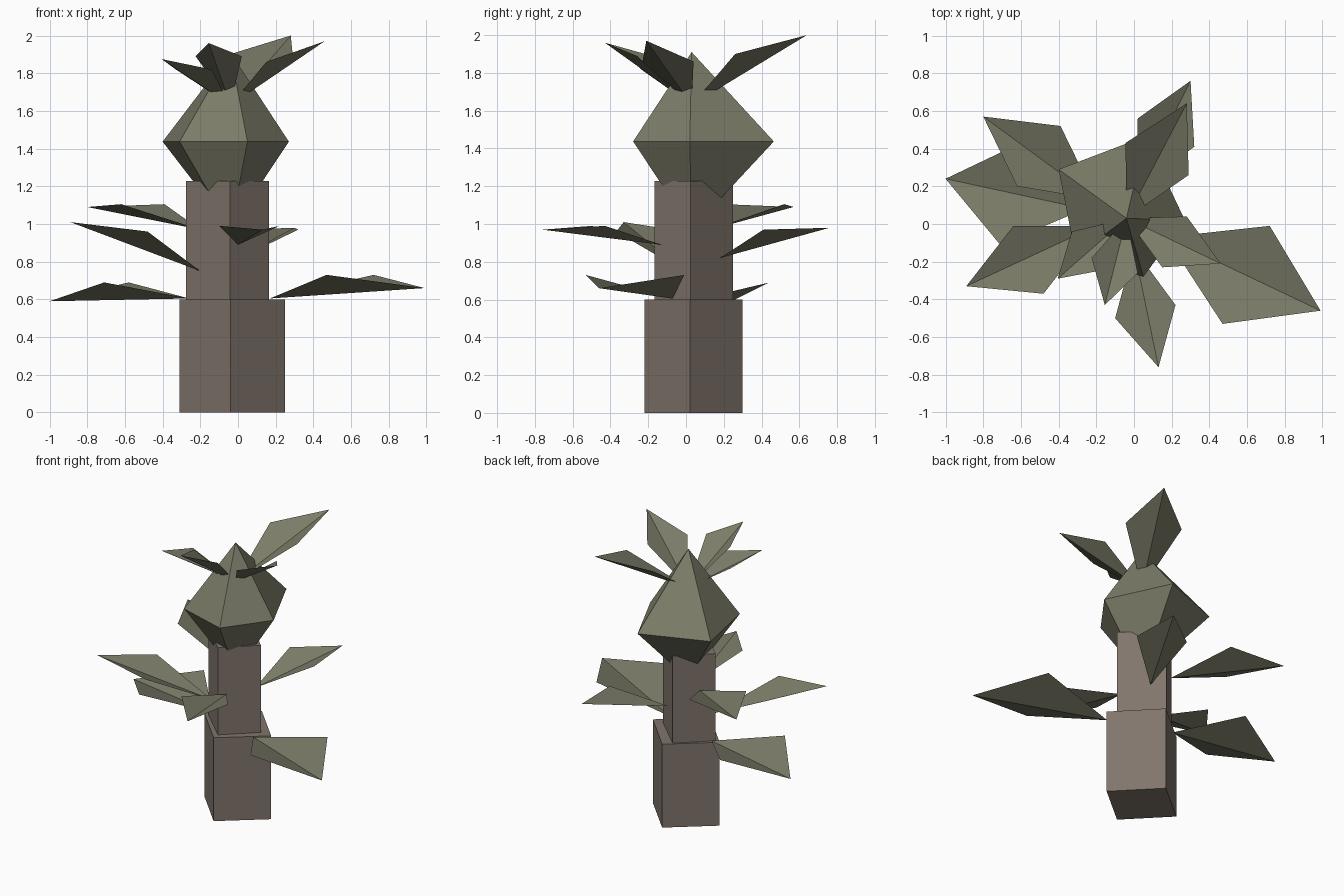
import bpy
import bmesh
from mathutils import Vector

if "Cube" in bpy.data.objects:
    bpy.data.objects.remove(bpy.data.objects["Cube"])


def material(name, color):
    m = bpy.data.materials.new(name)
    m.diffuse_color = (*color, 1)
    m.use_nodes = True
    m.node_tree.nodes["Principled BSDF"].inputs["Base Color"].default_value = m.diffuse_color
    return m


BARK = material("bark", (0.22, 0.18, 0.15))
GREEN = material("foliage", (0.20, 0.20, 0.14))


def make_object(name, verts, faces, mat, closed=True):
    me = bpy.data.meshes.new(name)
    me.from_pydata(verts, [], faces)
    if closed:
        bm = bmesh.new()
        bm.from_mesh(me)
        bmesh.ops.recalc_face_normals(bm, faces=bm.faces)
        bm.to_mesh(me)
        bm.free()
    me.materials.append(mat)
    ob = bpy.data.objects.new(name, me)
    bpy.context.collection.objects.link(ob)
    return ob


def block(name, center, u, v, z0, z1):
    """Four-sided trunk segment from its centre and two half diagonals."""
    c, u, v = Vector(center), Vector(u), Vector(v)
    ring = [c + u, c + v, c - u, c - v]
    verts = [(p.x, p.y, z) for z in (z0, z1) for p in ring]
    sides = [(i, (i + 1) % 4, (i + 1) % 4 + 4, i + 4) for i in range(4)]
    make_object(name, verts, sides + [(3, 2, 1, 0), (4, 5, 6, 7)], BARK)


def leaf(name, base, right, tip, left):
    """Leaf of two triangles folded along the base-to-tip rib."""
    make_object(name, [base, right, tip, left], [(0, 1, 2), (0, 2, 3)], GREEN, False)


# Trunk
block("lower_trunk", (-0.03, 0.04), (0.28, -0.02), (0.01, 0.26), 0, 0.6)
block("upper_trunk", (-0.055, 0.04), (0.22, -0.015), (-0.012, 0.208), 0.6, 1.227)

# Crown bud: irregular five-sided double pyramid
ring = [(0.27, 0.02), (0.06, 0.465), (-0.40, 0.29), (-0.31, -0.17), (0.05, -0.28)]
verts = [(x, y, 1.437) for x, y in ring] + [(-0.04, 0.03, 1.91), (-0.04, 0.03, 0.97)]
faces = [f for i in range(5) for f in ((i, (i + 1) % 5, 5), ((i + 1) % 5, i, 6))]
make_object("crown_bud", verts, faces, GREEN)

# Leaves around the trunk: base, side, tip, side
trunk_leaves = [
    [(0.17, -0.07, 0.605), (0.47, -0.53, 0.73), (0.99, -0.46, 0.66), (0.72, -0.01, 0.73)],
    [(-0.26, 0.08, 0.605), (-0.58, 0.44, 0.69), (-1.0, 0.24, 0.59), (-0.71, -0.11, 0.69)],
    [(-0.20, -0.01, 0.75), (-0.64, -0.01, 0.96), (-0.89, -0.33, 1.01), (-0.48, -0.37, 0.96)],
    [(-0.20, 0.13, 0.97), (-0.39, 0.52, 1.105), (-0.80, 0.57, 1.09), (-0.62, 0.20, 1.105)],
    [(0.0, -0.13, 0.89), (-0.10, -0.50, 0.99), (0.13, -0.76, 0.97), (0.22, -0.43, 0.99)],
    [(0.01, 0.18, 0.82), (0.32, 0.41, 0.97), (0.30, 0.76, 0.98), (0.02, 0.56, 0.97)],
]
for i, pts in enumerate(trunk_leaves):
    leaf(f"trunk_leaf_{i + 1}", *pts)

# Leaves sprouting from inside the crown: side, tip, side
crown_leaves = [
    [(0.29, 0.26, 1.90), (0.28, 0.64, 2.0), (-0.045, 0.43, 1.90)],
    [(0.15, -0.23, 1.86), (0.46, -0.21, 1.97), (0.28, 0.04, 1.86)],
    [(-0.33, -0.04, 1.82), (-0.405, -0.29, 1.875), (-0.14, -0.24, 1.82)],
    [(-0.225, -0.18, 1.89), (-0.155, -0.43, 1.96), (0.02, -0.26, 1.89)],
]
for i, pts in enumerate(crown_leaves):
    leaf(f"crown_leaf_{i + 1}", (-0.04, 0.03, 1.63), *pts)
